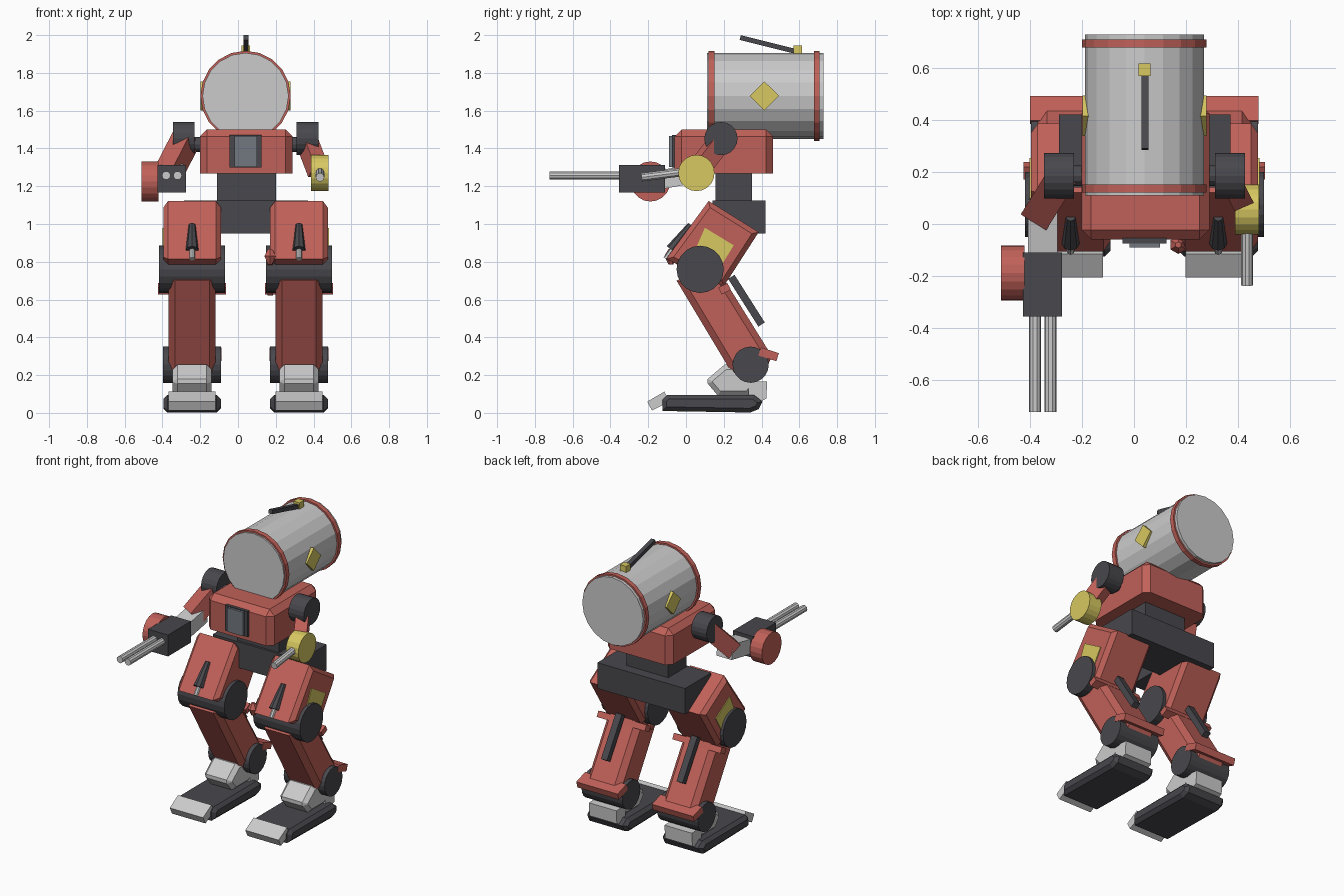
import bpy, bmesh, math
from mathutils import Vector, Matrix

if "Cube" in bpy.data.objects:
    bpy.data.objects.remove(bpy.data.objects["Cube"])

CX = 0.04  # body's own centre line


def material(name, rgb):
    m = bpy.data.materials.new(name)
    m.diffuse_color = (*rgb, 1)
    m.use_nodes = True
    m.node_tree.nodes["Principled BSDF"].inputs["Base Color"].default_value = m.diffuse_color
    return m


RED = material("red_paint", (0.53, 0.12, 0.10))
DARK = material("dark_metal", (0.065, 0.065, 0.075))
YELLOW = material("yellow_paint", (0.68, 0.58, 0.12))
STEEL = material("blue_steel", (0.17, 0.19, 0.22))


def finish(bm, name, mat):
    bmesh.ops.recalc_face_normals(bm, faces=bm.faces)
    me = bpy.data.meshes.new(name)
    bm.to_mesh(me)
    bm.free()
    ob = bpy.data.objects.new(name, me)
    bpy.context.collection.objects.link(ob)
    if mat:
        me.materials.append(mat)
    return ob


def bevel(bm, edges, width):
    bmesh.ops.bevel(bm, geom=edges, offset=width, offset_type='OFFSET',
                    segments=1, profile=0.5, affect='EDGES')


def box(name, lo, hi, mat=None):
    lo, hi = Vector(lo), Vector(hi)
    bm = bmesh.new()
    bmesh.ops.create_cube(bm, size=1, matrix=Matrix.Translation((lo + hi) / 2)
                          @ Matrix.Diagonal((*(hi - lo), 1)))
    return finish(bm, name, mat)


def prism(name, profile, x, width, mat=None, rim=0):
    """Side profile (y, z) extruded across x; rim chamfers both side outlines."""
    bm = bmesh.new()
    f = bm.faces.new([bm.verts.new((x - width / 2, y, z)) for y, z in profile])
    ext = bmesh.ops.extrude_face_region(bm, geom=[f])
    bmesh.ops.translate(bm, vec=(width, 0, 0),
                        verts=[v for v in ext["geom"] if isinstance(v, bmesh.types.BMVert)])
    if rim:
        bevel(bm, [e for e in bm.edges
                   if abs(e.verts[0].co.x - e.verts[1].co.x) < 1e-5], rim)
    return finish(bm, name, mat)


def aligned(p0, p1):
    p0, p1 = Vector(p0), Vector(p1)
    rot = (p1 - p0).to_track_quat('Z', 'X').to_matrix().to_4x4()
    return Matrix.Translation((p0 + p1) / 2) @ rot, (p1 - p0).length


def strut(name, p0, p1, width, height, mat=None):
    m, length = aligned(p0, p1)
    bm = bmesh.new()
    bmesh.ops.create_cube(bm, size=1, matrix=m @ Matrix.Diagonal((height, width, length, 1)))
    return finish(bm, name, mat)


def rod(name, p0, p1, r, mat=None, sides=20, r2=None):
    m, length = aligned(p0, p1)
    bm = bmesh.new()
    bmesh.ops.create_cone(bm, cap_ends=True, segments=sides, radius1=r,
                          radius2=r if r2 is None else r2, depth=length, matrix=m)
    return finish(bm, name, mat)


# Barrel head with hoops, side diamonds and top lever
HZ = 1.678
rod("head_barrel", (CX, 0.11, HZ), (CX, 0.727, HZ), 0.228)
for tag, y0, y1 in (("front", 0.12, 0.152), ("back", 0.677, 0.708)):
    rod(f"{tag}_hoop", (CX, y0, HZ), (CX, y1, HZ), 0.239, RED)
d = 0.077
for s in (-1, 1):
    prism("head_diamond", [(0.415 - d, HZ), (0.415, HZ + d), (0.415 + d, HZ), (0.415, HZ - d)],
          CX + s * 0.215, 0.046, YELLOW)
box("lever_base", (0.018, 0.568, 1.895), (0.064, 0.615, 1.945), YELLOW)
strut("lever", (0.042, 0.575, 1.915), (0.042, 0.287, 1.987), 0.028, 0.026, DARK)

# Torso, chest hatch, waist and pelvis
bm = bmesh.new()
bmesh.ops.create_cube(bm, size=1, matrix=Matrix.Translation((CX + 0.004, 0.2, 1.384))
                      @ Matrix.Diagonal((0.49, 0.52, 0.234, 1)))
bevel(bm, [e for e in bm.edges if max(v.co.z for v in e.verts) > 1.4], 0.037)
finish(bm, "torso", RED)
box("hatch_frame", (-0.045, -0.075, 1.298), (0.125, -0.04, 1.47), DARK)
box("hatch_panel", (-0.018, -0.09, 1.303), (0.1, -0.06, 1.465), STEEL)
box("waist", (-0.112, 0.155, 1.11), (0.2, 0.35, 1.28), DARK)
box("pelvis", (-0.287, 0.14, 0.95), (0.37, 0.42, 1.125), DARK)

# Legs, same on both sides
for s, tag in ((-1, "left"), (1, "right")):
    x = CX + s * 0.283
    prism(f"{tag}_thigh", [(0.12, 1.122), (0.385, 0.957), (0.2, 0.67), (-0.105, 0.815)],
          x, 0.305, RED, 0.026)
    prism(f"{tag}_thigh_marking", [(0.1, 0.98), (0.253, 0.887), (0.19, 0.785), (0.05, 0.865)],
          x + s * 0.14, 0.036, YELLOW)
    rod(f"{tag}_knee", (x - 0.175, 0.075, 0.76), (x + 0.175, 0.075, 0.76), 0.125, DARK)
    rod(f"{tag}_thigh_gun", (x, 0.026, 0.995), (x, -0.075, 0.862), 0.018, DARK, 8, 0.034)
    rod(f"{tag}_thigh_gun_tip", (x, -0.06, 0.88), (x, -0.106, 0.815), 0.015, None, 8)

    prism(f"{tag}_shin", [(-0.05, 0.7), (0.14, 0.8), (0.225, 0.67), (0.455, 0.3),
                          (0.41, 0.2), (0.25, 0.2)], x, 0.25, RED, 0.034)
    strut(f"{tag}_shin_upper_bar", (x, 0.18, 0.645), (x, 0.228, 0.67), 0.36, 0.04, RED)
    strut(f"{tag}_shin_lower_bar", (x, 0.39, 0.325), (x, 0.485, 0.295), 0.31, 0.045, RED)
    strut(f"{tag}_shin_piston", (x, 0.24, 0.72), (x, 0.4, 0.468), 0.045, 0.04, DARK)
    rod(f"{tag}_ankle", (x - 0.153, 0.342, 0.255), (x + 0.153, 0.342, 0.255), 0.096, DARK)

    # Foot: sole, toe plate, instep and heel
    prism(f"{tag}_sole", [(-0.125, 0.01), (-0.125, 0.07), (-0.1, 0.095), (0.36, 0.095),
                          (0.405, 0.06), (0.385, 0.02), (0.34, 0.002)], x, 0.305, DARK, 0.022)
    prism(f"{tag}_toe", [(-0.205, 0.06), (-0.115, 0.112), (-0.085, 0.06), (-0.18, 0.012)],
          x, 0.25)
    prism(f"{tag}_instep", [(0.115, 0.155), (0.115, 0.18), (0.205, 0.256), (0.31, 0.25),
                            (0.38, 0.15), (0.33, 0.09), (0.17, 0.09)], x, 0.205, None, 0.025)
    prism(f"{tag}_heel", [(0.33, 0.17), (0.43, 0.165), (0.425, 0.075), (0.38, 0.055),
                          (0.33, 0.06)], x, 0.205)

    # Shoulder joint and axle
    rod(f"{tag}_shoulder", (CX + s * 0.27, 0.185, 1.452), (CX + s * 0.385, 0.185, 1.452), 0.088, DARK)
    rod(f"{tag}_shoulder_axle", (CX + s * 0.2, 0.185, 1.42), (CX + s * 0.3, 0.185, 1.42), 0.04, DARK, 12)

# Small charm and strap inside the right thigh
rod("charm_top", (0.17, -0.08, 0.83), (0.17, -0.08, 0.868), 0.035, RED, 6, 0.012)
rod("charm_bottom", (0.17, -0.08, 0.785), (0.17, -0.08, 0.83), 0.012, RED, 6, 0.035)
strut("charm_strap", (0.17, -0.07, 0.82), (0.17, 0.15, 0.63), 0.03, 0.025, RED)

# Left arm: upper arm, forearm, twin-barrel gun and drum
strut("left_upper_arm", (-0.275, 0.185, 1.45), (-0.365, 0.04, 1.275), 0.115, 0.11, RED)
strut("left_forearm", (-0.35, 0.085, 1.275), (-0.35, -0.13, 1.235), 0.115, 0.1)
box("left_gun_body", (-0.425, -0.355, 1.167), (-0.276, -0.11, 1.312), DARK)
for x in (-0.38, -0.32):
    rod("left_gun_barrel", (x, -0.722, 1.257), (x, -0.34, 1.257), 0.023, None, 10)
rod("left_gun_drum", (-0.51, -0.188, 1.225), (-0.42, -0.188, 1.225), 0.106, RED)

# Right arm: upper arm, yellow drum and single barrel
strut("right_upper_arm", (0.36, 0.19, 1.45), (0.425, 0.06, 1.28), 0.08, 0.1, RED)
rod("right_gun_drum", (0.387, 0.055, 1.27), (0.48, 0.055, 1.27), 0.096, YELLOW)
rod("right_gun_barrel", (0.434, 0.0, 1.277), (0.434, -0.235, 1.247), 0.023, None, 10)
